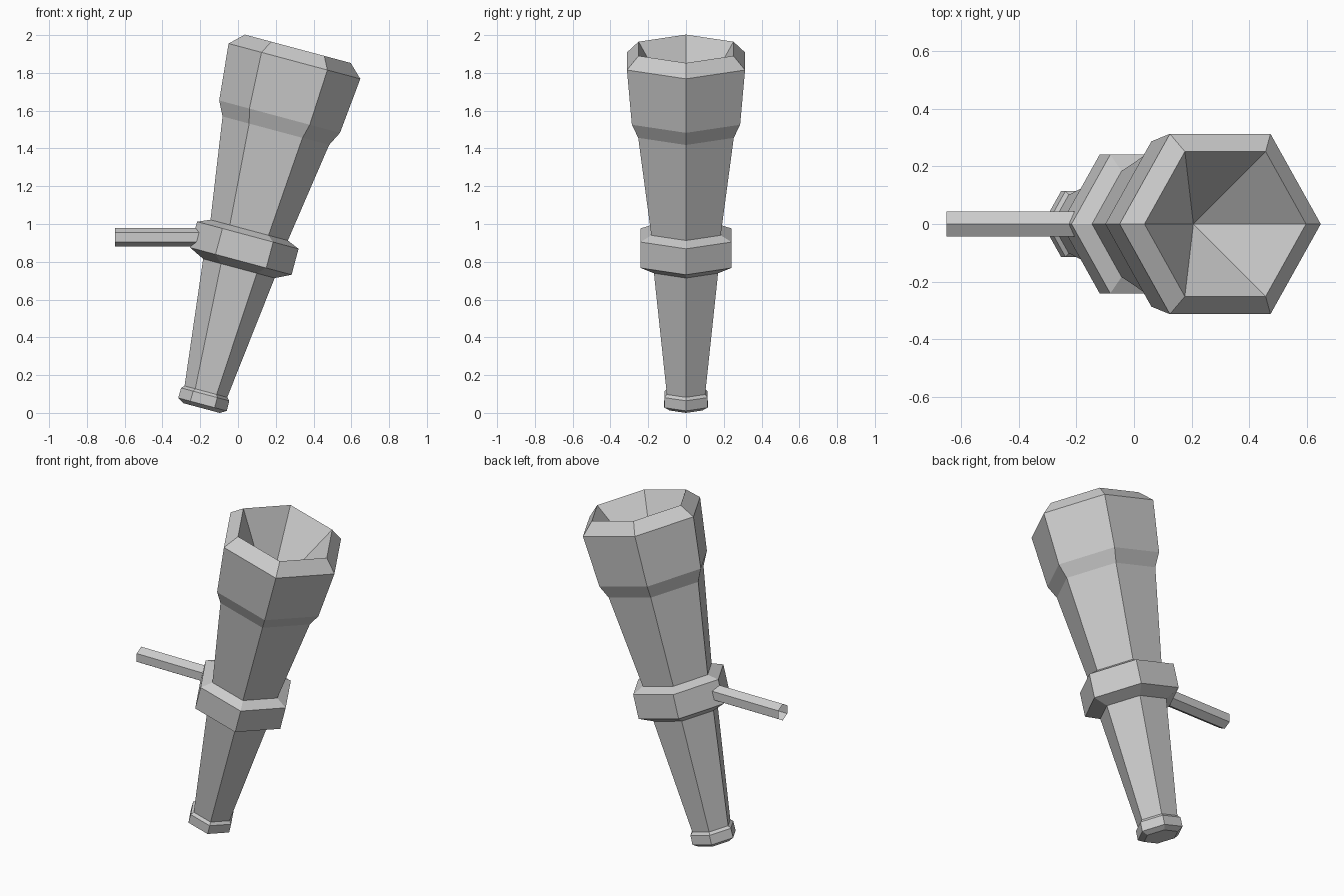
import bpy, bmesh
from math import cos, sin, pi, radians
from mathutils import Matrix, Vector

if "Cube" in bpy.data.objects:
    bpy.data.objects.remove(bpy.data.objects["Cube"])

SIDES = 6
# Leaning axis of the torch: foot point and 15 degree tilt towards +x
TILT = Matrix.Translation((-0.188, 0, 0.045)) @ Matrix.Rotation(radians(15), 4, 'Y')


def lathe(name, profile, matrix, cap=False):
    """Six-sided turned shape from (radius, height) pairs; radius 0 makes a point."""
    bm = bmesh.new()
    rings = []
    for r, h in profile:
        if r == 0:
            rings.append([bm.verts.new((0, 0, h))] * SIDES)
        else:
            rings.append([bm.verts.new((r * cos(2 * pi * i / SIDES),
                                        r * sin(2 * pi * i / SIDES), h))
                          for i in range(SIDES)])
    for a, b in zip(rings, rings[1:]):
        for i in range(SIDES):
            j = (i + 1) % SIDES
            # dict keeps order while dropping the doubled apex vertex
            bm.faces.new(list(dict.fromkeys((a[i], a[j], b[j], b[i]))))
    if cap:
        bm.faces.new(rings[0][::-1])
    bm.transform(matrix)
    mesh = bpy.data.meshes.new(name)
    bm.to_mesh(mesh)
    bm.free()
    obj = bpy.data.objects.new(name, mesh)
    bpy.context.collection.objects.link(obj)
    return obj


# Bevelled foot of the handle
lathe("pommel", [(0.10, -0.02), (0.133, 0.0), (0.132, 0.055), (0.117, 0.07)], TILT, cap=True)

# Tapered shaft below and above the collar
lathe("lower_handle", [(0.117, 0.07), (0.196, 0.745)], TILT)
lathe("upper_handle", [(0.212, 0.955), (0.292, 1.50)], TILT)

# Chamfered collar
lathe("collar", [(0.196, 0.745), (0.278, 0.785), (0.278, 0.927), (0.212, 0.955)], TILT)

# Flared head with bevelled rim and conical hollow
lathe("bowl", [(0.292, 1.50), (0.331, 1.577), (0.361, 1.881), (0.29, 1.949), (0, 1.522)], TILT)

# Open-ended horizontal wall peg, sunk into the collar
peg = Matrix.Translation((-0.15, 0, 0.93)) @ Matrix.Rotation(radians(-90), 4, 'Y')
lathe("wall_peg", [(0.05, 0.0), (0.05, 0.50)], peg)
